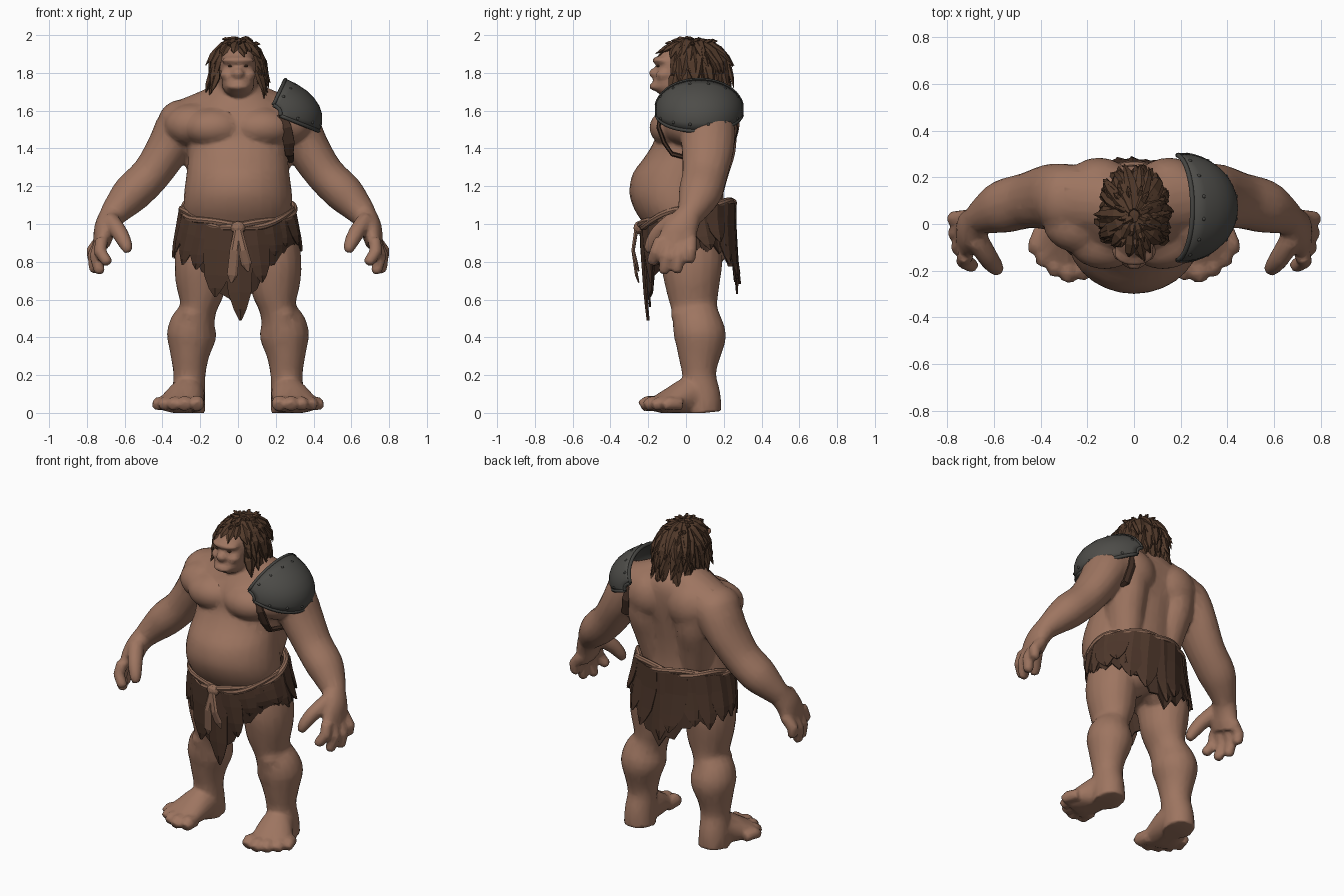
import bpy, bmesh, math, random
from mathutils import Vector, Matrix

rng = random.Random(4)
cube = bpy.data.objects.get("Cube")
if cube:
    bpy.data.objects.remove(cube, do_unlink=True)


def material(name, *rgb):
    m = bpy.data.materials.new(name)
    m.use_nodes = True
    m.diffuse_color = (*rgb, 1)
    m.node_tree.nodes["Principled BSDF"].inputs["Base Color"].default_value = (*rgb, 1)
    return m


SKIN = material("skin", .34, .178, .118)
HAIR = material("dark brown hair", .082, .041, .023)
HIDE = material("brown hide", .075, .038, .024)
HIDE_DARK = material("dark hide", .06, .031, .02)
ROPE = material("tan cloth", .27, .145, .095)
IRON = material("grey iron", .075, .073, .066)
IRON_DARK = material("dark iron", .06, .059, .054)


def finish(name, bm, mat, smooth=False, thick=0):
    bmesh.ops.recalc_face_normals(bm, faces=bm.faces[:])
    mesh = bpy.data.meshes.new(name)
    bm.to_mesh(mesh)
    bm.free()
    mesh.materials.append(mat)
    for p in mesh.polygons:
        p.use_smooth = smooth
    ob = bpy.data.objects.new(name, mesh)
    bpy.context.collection.objects.link(ob)
    if thick:
        mod = ob.modifiers.new("thickness", "SOLIDIFY")
        mod.thickness, mod.offset = thick, 0
    return ob


def ball(bm, c, r, detail=3):
    bmesh.ops.create_icosphere(bm, subdivisions=detail, radius=1,
                               matrix=Matrix.Translation(c) @ Matrix.Diagonal((*r, 1)))


def tube(bm, pts, radii, n=16, ref=(0, 1, 0), axis=None):
    """Capped tube; each radius is a number or a (side, ref) pair."""
    pts, ref, rings = [Vector(p) for p in pts], Vector(ref), []
    for i, p in enumerate(pts):
        t = Vector(axis) if axis else (pts[min(i + 1, len(pts) - 1)] - pts[max(i - 1, 0)]).normalized()
        a = ref.cross(t).normalized()
        b = t.cross(a)
        r = radii[i] if isinstance(radii, (list, tuple)) else radii
        ra, rb = r if isinstance(r, tuple) else (r, r)
        rings.append([bm.verts.new(p + a * ra * math.cos(k * math.tau / n) + b * rb * math.sin(k * math.tau / n))
                      for k in range(n)])
    for r0, r1 in zip(rings, rings[1:]):
        for k in range(n):
            bm.faces.new((r0[k], r0[(k + 1) % n], r1[(k + 1) % n], r1[k]))
    bm.faces.new(rings[0])
    bm.faces.new(rings[-1])


def limb(bm, rows, n=18, **kw):
    """Tube through rows of x, y, z, side radius, ref radius, rounded with a spline."""
    out = []
    for i in range(len(rows) - 1):
        p = [rows[max(i - 1, 0)], rows[i], rows[i + 1], rows[min(i + 2, len(rows) - 1)]]
        for t in (0, .33, .67):
            out.append([b + .5 * t * (c - a + t * (2 * a - 5 * b + 4 * c - d + t * (3 * (b - c) + d - a)))
                        for a, b, c, d in zip(*p)])
    out.append(rows[-1])
    tube(bm, [r[:3] for r in out], [tuple(r[3:]) for r in out], n, **kw)


def sheet(bm, rows):
    vs = [[bm.verts.new(p) for p in row] for row in rows]
    for r0, r1 in zip(vs, vs[1:]):
        for k in range(len(r0) - 1):
            bm.faces.new((r0[k], r0[k + 1], r1[k + 1], r1[k]))


# Body: torso rings as height, half width, front, back
body = bmesh.new()
torso = [(.8, .2, -.12, .19), (.92, .26, -.17, .21), (1, .275, -.225, .21), (1.08, .288, -.275, .2),
         (1.17, .285, -.3, .2), (1.27, .272, -.28, .21), (1.36, .265, -.215, .225), (1.45, .28, -.165, .24),
         (1.55, .29, -.15, .25), (1.63, .25, -.11, .245), (1.69, .18, -.07, .21), (1.75, .1, -.05, .13)]
limb(body, [(0, (f + b) / 2, z, w, (b - f) / 2) for z, w, f, b in torso], 28, axis=(0, 0, 1))
tube(body, [(0, .06, 1.62), (0, -.03, 1.8)], [.125, .095])

# Head and face masses
ball(body, (0, -.03, 1.83), (.1, .13, .13))
ball(body, (0, -.085, 1.745), (.088, .09, .075))
ball(body, (0, -.145, 1.728), (.062, .052, .026))
ball(body, (0, -.165, 1.798), (.034, .032, .028))
ball(body, (0, -.125, 1.866), (.088, .055, .024))

for s in (1, -1):
    def side(rows):
        return [(s * r[0], *r[1:]) for r in rows]
    ball(body, (s * .06, -.115, 1.79), (.035, .045, .03))
    # Chest, shoulder, back and hip muscles
    ball(body, (s * .125, -.06, 1.51), (.165, .134, .108))
    ball(body, (s * .23, .005, 1.525), (.16, .13, .115))
    ball(body, (s * .295, .105, 1.535), (.13, .15, .125))
    limb(body, side([(.02, .07, 1.69, .09, .1), (.13, .09, 1.635, .09, .13), (.26, .11, 1.56, .11, .14)]))
    ball(body, (s * .15, .14, 1.53), (.16, .145, .16))
    limb(body, side([(.17, .13, 1.54, .14, .14), (.17, .12, 1.4, .125, .145), (.155, .1, 1.27, .11, .125),
                     (.135, .07, 1.1, .09, .11)]))
    ball(body, (s * .12, .1, .88), (.14, .12, .13))
    # Arm
    limb(body, side([(.24, .11, 1.56, .115, .14), (.305, .115, 1.51, .13, .145), (.37, .115, 1.4, .115, .14),
                     (.46, .1, 1.265, .104, .12), (.56, .075, 1.165, .104, .115),
                     (.625, .045, 1.095, .085, .09), (.672, .02, 1.04, .068, .065)]))
    # Palm, thumb and fingers
    limb(body, side([(.66, .025, 1.06, .066, .066), (.702, -.025, .98, .06, .09), (.722, -.055, .89, .044, .1)]))
    limb(body, side([(.675, -.06, 1.02, .046, .05), (.628, -.14, .955, .044, .046), (.594, -.185, .89, .036, .036),
                     (.582, -.198, .85, .022, .022)]), 10)
    for x, y, z in ((.69, -.185, .785), (.735, -.12, .735), (.762, -.05, .74), (.772, .018, .795)):
        root, tip = Vector((.722, -.05 + (y + .08) * .78, .92)), Vector((x, y, z))
        mid = root.lerp(tip, .5) + Vector((.024, 0, 0))
        tube(body, side([root, mid, root.lerp(tip, .9), tip]), [.036, .035, .031, .02], 10)
    # Leg
    limb(body, side([(.16, .03, .95, .15, .16), (.195, .03, .8, .142, .165), (.196, .035, .66, .13, .142),
                     (.212, .045, .55, .098, .122), (.238, .06, .47, .122, .132), (.247, .075, .4, .13, .138),
                     (.255, .07, .3, .102, .112), (.257, .07, .2, .085, .09), (.262, .08, .1, .088, .102),
                     (.262, .09, 0, .09, .1)]))
    ball(body, (s * .235, -.01, .52), (.07, .07, .06))
    # Foot and toes
    limb(body, side([(.26, .13, .06, .08, .065), (.267, .03, .09, .094, .1), (.297, -.07, .065, .115, .075),
                     (.325, -.15, .045, .12, .045)]), ref=(0, 0, 1))
    for k, (x, y) in enumerate(((.215, -.228), (.283, -.24), (.342, -.217), (.395, -.175), (.433, -.122))):
        root, tip = Vector((.26 + (x - .26) * .78, y + .1, .045)), Vector((x, y, .034))
        r = .043 - .002 * k
        tube(body, side([root, root.lerp(tip, .7) + Vector((0, 0, .014)), tip]), [r, r, r * .75], 10, ref=(0, 0, 1))

ogre = finish("body", body, SKIN)
bpy.context.view_layer.objects.active = ogre
ogre.select_set(True)
mod = ogre.modifiers.new("fuse", "REMESH")
mod.mode, mod.voxel_size = "VOXEL", .01
mod = ogre.modifiers.new("soften", "SMOOTH")
mod.iterations = 6
mod = ogre.modifiers.new("simplify", "DECIMATE")
mod.ratio = .12
for name in [m.name for m in ogre.modifiers]:
    bpy.ops.object.modifier_apply(modifier=name)
for v in ogre.data.vertices:
    v.co.z = max(v.co.z, 0)
for p in ogre.data.polygons:
    p.use_smooth, p.material_index = True, 0

# Eyes
bm = bmesh.new()
for s in (1, -1):
    ball(bm, (s * .042, -.147, 1.836), (.012, .01, .006), 2)
finish("eyes", bm, HAIR, True)

# Hair: a cap covered by layered, tousled hanging locks
bm = bmesh.new()
ball(bm, (0, .04, 1.85), (.115, .15, .125))


def scalp(az, el, grow):
    e = math.radians(el)
    flat = math.cos(e) if el > 0 else 1
    up = math.sin(e) if el > 0 else e
    return Vector((.12 * flat * grow * math.cos(az), .035 + .16 * flat * grow * math.sin(az), 1.832 + .145 * up))


for el, count in ((80, 12), (60, 24), (38, 26), (14, 26), (-8, 24)):
    for k in range(count):
        az = (k + rng.uniform(-.4, .4)) * math.tau / count
        front = -math.sin(az)
        fringe = front > .6
        if fringe and el < 55:
            continue
        drop = rng.uniform(55, 85) * (.5 if fringe else 1)
        end = max(el - drop, rng.uniform(-92, -78) if front < 0 else rng.uniform(-66, -48))
        turn, flare = rng.uniform(-.3, .3), rng.uniform(.14, .42)
        pts = [scalp(az + turn * t, el + (end - el) * t, 1 + flare * t + rng.uniform(-.02, .06))
               for t in (0, .35, .7, 1)]
        w = rng.uniform(.022, .034)
        tube(bm, pts, [(w * .7, .012), (w, .018), (w * .7, .013), (.003, .002)], 5,
             ref=(math.cos(az), math.sin(az), .6))
# Stray tufts on the crown
for k in range(16):
    az = k * 2.4
    base = scalp(az, rng.uniform(50, 85), 1)
    tip = base + Vector((math.cos(az) * .045, math.sin(az) * .05, rng.uniform(0, .015)))
    tube(bm, [base, base.lerp(tip, .6) + Vector((0, 0, .006)), tip], [.016, .011, .002], 5, ref=(0, 0, 1))
finish("hair", bm, HAIR)


# Ragged hide skirt
def waist(a):
    s = math.sin(a)
    return 1.08 + .06 * s - .03 * s * s


def hem(a):
    front = math.atan2(math.cos(a), -math.sin(a))
    back = math.atan2(math.cos(a), math.sin(a))
    return .82 + .03 * math.cos(a) - .26 * math.exp(-(front / .5) ** 2) - .19 * math.exp(-(back / .45) ** 2)


def drape(a, t, low, out=0):
    z = waist(a) + (low - waist(a)) * t
    return ((.285 + .045 * min(t, .8) + out) * math.cos(a),
            .01 + .03 * t * t + (.235 - .005 * t + out) * math.sin(a), z)


bm = bmesh.new()
cols = 40
lows = [hem(k * math.tau / cols) + (k % 2) * rng.uniform(.02, .07) for k in range(cols)]
lows.append(lows[0])
sheet(bm, [[drape(k * math.tau / cols, t, lows[k], .006 * (k % 2)) for k in range(cols + 1)]
           for t in (0, .3, .65, 1)])
finish("skirt", bm, HIDE_DARK, thick=.01)

bm = bmesh.new()
for k in range(20):
    a = k * math.tau / 20 - math.pi / 2
    low = hem(a) + (rng.uniform(-.03, .07) if k else -.07)
    half, skew, out = rng.uniform(.19, .26), rng.uniform(-.1, .1), rng.uniform(.006, .02)
    sheet(bm, [[drape(a + half * w * c + skew * t, t + (.05 if c else 0) * t * (1 - t), low, out + (0 if c else .008))
                for c in (-1, 0, 1)] for t, w in ((0, 1), (.35, 1.1), (.7, .85), (.88, .45), (1, .06))])
finish("skirt_flaps", bm, HIDE, thick=.008)

# Twisted cloth belt, knot and hanging ends
bm = bmesh.new()
for phase in (0, math.pi):
    pts = []
    for k in range(73):
        a = k * math.tau / 72 - math.pi / 2
        r = .006 * math.cos(4 * a + phase)
        pts.append(((.292 + r) * math.cos(a), .005 + (.242 + r) * math.sin(a),
                    waist(a) + .013 * math.sin(4 * a + phase)))
    tube(bm, pts, .018, 8, ref=(0, 0, 1))
ball(bm, (0, -.25, .98), (.04, .028, .035), 2)
for x, low in ((-.03, .69), (.045, .75)):
    tube(bm, [(0, -.262, .98), (x * .6, -.28, .86), (x, -.262, low + .04), (x * 1.2, -.25, low)],
         [(.02, .012), (.026, .01), (.028, .009), (.006, .004)], 6)
finish("belt", bm, ROPE)

# Shoulder plate: a tilted quarter dome with raised rim and rivets
tilt = Matrix.Translation((.17, .07, 1.595)) @ Matrix.Rotation(math.radians(23), 4, "Y")


def dome(th, ps, grow=1):
    th, ps = math.radians(th), math.radians(ps)
    s = math.sin(th) ** .9
    return tilt @ (Vector((.275 * s * math.sin(ps) ** .85, -.227 * math.cos(th), .185 * s * math.cos(ps) ** .85)) * grow)


thetas, psis = range(10, 171, 8), (1, 12, 25, 38, 51, 64, 77, 89)
bm = bmesh.new()
sheet(bm, [[dome(th, ps) for ps in psis] for th in thetas])
finish("shoulder_plate", bm, IRON, True, thick=.016)

bm = bmesh.new()
for ps in (1, 89):
    tube(bm, [dome(th, ps, 1.01) for th in thetas], .011, 6, ref=(.3, .1, 1))
for th in (thetas[0], thetas[-1]):
    tube(bm, [dome(th, ps, 1.01) for ps in psis], .011, 6)
for th in range(30, 151, 24):
    for ps in (10, 80):
        ball(bm, dome(th, ps, 1.02), (.01, .01, .01), 1)
finish("shoulder_plate_rim", bm, IRON_DARK, True)

# Leather strap hanging from the plate and passing round the armpit
bm = bmesh.new()
tube(bm, [(.225, -.135, 1.58), (.255, -.145, 1.51), (.27, -.115, 1.43), (.272, -.07, 1.365)],
     [(.012, .026), (.012, .034), (.012, .034), (.01, .024)], 6, ref=(1, 0, 0))
tube(bm, [(.275, -.07, 1.37), (.27, .08, 1.33), (.26, .24, 1.4), (.24, .265, 1.5), (.22, .25, 1.58)],
     [(.012, .026)] * 5, 6, ref=(1, 0, 0))
finish("shoulder_strap", bm, HIDE_DARK)
